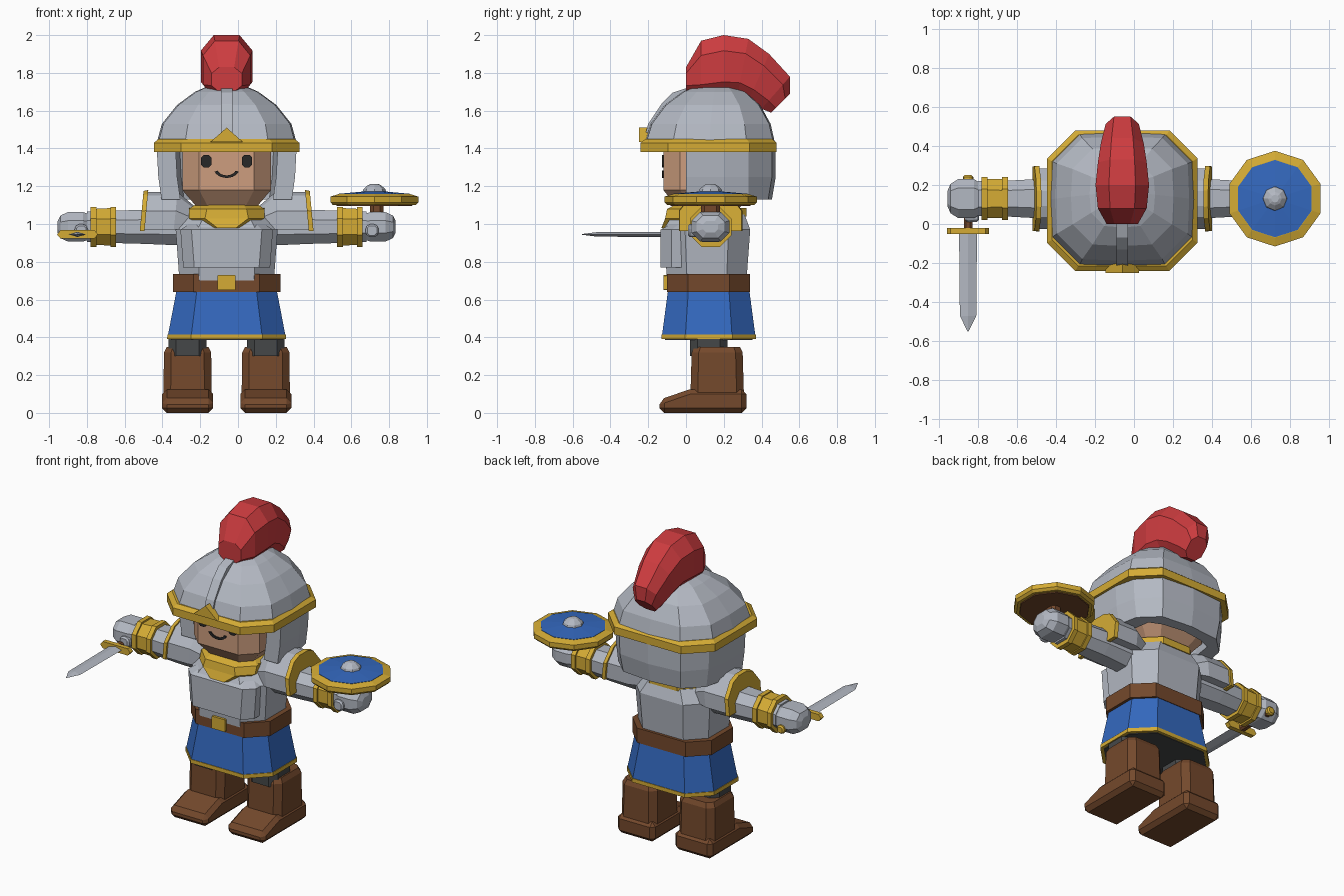
import bpy, bmesh, math

if "Cube" in bpy.data.objects:
    bpy.data.objects.remove(bpy.data.objects["Cube"], do_unlink=True)

CX = -0.06   # body centre line
ARM_Y, ARM_Z = 0.13, 0.985


def material(name, r, g, b):
    m = bpy.data.materials.new(name)
    m.use_nodes = True
    m.diffuse_color = (r, g, b, 1)
    m.node_tree.nodes["Principled BSDF"].inputs["Base Color"].default_value = (r, g, b, 1)
    return m


STEEL = material("steel", 0.45, 0.48, 0.54)
GOLD = material("gold", 0.66, 0.41, 0.035)
RED = material("red plume", 0.61, 0.045, 0.05)
BLUE = material("blue cloth", 0.034, 0.14, 0.52)
BROWN = material("brown leather", 0.175, 0.066, 0.025)
SKIN = material("skin", 0.61, 0.34, 0.21)
DARK = material("dark cloth", 0.06, 0.064, 0.066)
BLACK = material("black", 0.02, 0.02, 0.02)


def loft(name, rings, mat, bevel=0):
    """Skin a list of equal-length point rings and cap both ends."""
    bm = bmesh.new()
    rows = [[bm.verts.new(p) for p in ring] for ring in rings]
    n = len(rows[0])
    for a, b in zip(rows, rows[1:]):
        for i in range(n):
            bm.faces.new((a[i], a[(i + 1) % n], b[(i + 1) % n], b[i]))
    bm.faces.new(rows[0])
    bm.faces.new(rows[-1])
    bmesh.ops.recalc_face_normals(bm, faces=bm.faces)
    me = bpy.data.meshes.new(name)
    bm.to_mesh(me)
    bm.free()
    me.materials.append(mat)
    ob = bpy.data.objects.new(name, me)
    bpy.context.collection.objects.link(ob)
    if bevel:
        mod = ob.modifiers.new("Bevel", "BEVEL")
        mod.width, mod.segments = bevel, 1
    return ob


def octa(hx, hy, f=0.5, bulge=0):
    """Chamfered rectangle outline, optionally with pushed-out side midpoints."""
    c = f * min(hx, hy)
    pts = []
    for sx, sy in ((1, 1), (-1, 1), (-1, -1), (1, -1)):
        pair = [(sx * hx, sy * (hy - c)), (sx * (hx - c), sy * hy)]
        pts += pair if sx * sy > 0 else pair[::-1]
        if bulge:
            pts.append((0, sy * (hy + bulge)) if sx == sy else (0, 0))
            pts[-1] = {(1, 1): (0, hy + bulge), (-1, 1): (-hx - bulge, 0),
                       (-1, -1): (0, -hy - bulge), (1, -1): (hx + bulge, 0)}[(sx, sy)]
    return pts


def stack(name, sections, mat, f=0.5, bulge=0, cx=CX, bevel=0):
    """Upright part from (z, half x, half y, centre y) sections."""
    return loft(name, [[(cx + x, cy + y, z) for x, y in octa(hx, hy, f, bulge)]
                       for z, hx, hy, cy in sections], mat, bevel)


def tube(name, s, sections, mat, f=0.58):
    """Sideways part from (distance from centre, half y, half z) sections."""
    return loft(name, [[(CX + s * u, ARM_Y + y, ARM_Z + z) for y, z in octa(hy, hz, f)]
                       for u, hy, hz in sections], mat)


def prism(name, pts, axis, a, b, mat, bevel=0):
    """Extrude a 2D outline along one axis from a to b."""
    put = {"x": lambda p, t: (t, p[0], p[1]), "y": lambda p, t: (p[0], t, p[1])}[axis]
    return loft(name, [[put(p, t) for p in pts] for t in (a, b)], mat, bevel)


def lathe(name, cx, cy, profile, n, mat):
    """Round upright part from (z, radius) pairs."""
    ang = [math.pi / 2 + i * math.tau / n for i in range(n)]
    return loft(name, [[(cx + r * math.cos(t), cy + r * math.sin(t), z) for t in ang]
                       for z, r in profile], mat)


# Plume: tilted cross-sections (lower y, z, upper y, z, half width)
plume = []
for y0, z0, y1, z1, w in ((0, 1.70, 0, 1.83, 0.08), (0.08, 1.66, 0.08, 1.97, 0.125),
                          (0.20, 1.67, 0.20, 2.0, 0.137), (0.27, 1.67, 0.33, 1.98, 0.125),
                          (0.33, 1.65, 0.44, 1.90, 0.11), (0.40, 1.61, 0.55, 1.78, 0.085),
                          (0.45, 1.59, 0.55, 1.69, 0.06)):
    plume.append([(CX + x * w, y0 + (y1 - y0) * (t + 1) / 2, z0 + (z1 - z0) * (t + 1) / 2)
                  for x, t in octa(1, 1, 0.5)])
loft("plume", plume, RED)

# Helmet dome, brim, crest ridge and brow emblem
stack("helmet_dome", [(1.42, 0.365, 0.34, 0.125), (1.53, 0.335, 0.31, 0.13),
                      (1.63, 0.255, 0.245, 0.14), (1.70, 0.16, 0.16, 0.15),
                      (1.735, 0.08, 0.09, 0.16)], STEEL, 0.42, 0.008)
stack("helmet_brim", [(1.38, 0.385, 0.36, 0.12), (1.43, 0.385, 0.36, 0.12),
                      (1.45, 0.36, 0.335, 0.12)], GOLD, 0.4)
prism("helmet_ridge", [(-0.225, 1.44), (-0.2, 1.53), (-0.13, 1.635), (-0.07, 1.695),
                       (0.02, 1.725), (0.02, 1.6), (-0.15, 1.44)],
      "x", CX - 0.03, CX + 0.03, STEEL)
prism("helmet_emblem", [(CX - 0.085, 1.435), (CX + 0.085, 1.435), (CX, 1.51)],
      "y", -0.25, -0.19, GOLD)


# Cheek and neck guard: thick U-shaped shell, open at the face
def guard_ring(z, hx, back):
    def side(w, yb):
        half = [(w, 0), (w, 0.2), (w * 0.92, 0.33), (w * 0.6, yb - 0.02), (0, yb)]
        return half + [(-x, y) for x, y in half[-2::-1]]
    return [(CX + x, y, z) for x, y in side(hx, back) + side(hx - 0.1, back - 0.07)[::-1]]


loft("neck_guard", [guard_ring(1.13, 0.345, 0.455), guard_ring(1.25, 0.362, 0.475),
                    guard_ring(1.40, 0.37, 0.475)], STEEL)

# Head and face
stack("head", [(1.08, 0.15, 0.16, 0.12), (1.18, 0.235, 0.24, 0.12),
               (1.42, 0.235, 0.24, 0.12)], SKIN, 0.38)
for s, label in ((1, "left"), (-1, "right")):
    prism(label + "_eye", [(CX + s * 0.108 + x, 1.333 + z) for x, z in octa(0.027, 0.033)],
          "y", -0.128, -0.119, BLACK)
arc = [math.radians(200 + 14 * i) for i in range(11)]
smile = [(CX + r * math.cos(t), 1.295 + 0.75 * r * math.sin(t))
         for r, path in ((0.068, arc), (0.05, arc[::-1])) for t in path]
prism("mouth", smile, "y", -0.128, -0.119, BLACK)

# Torso, chest plate and collar
stack("torso", [(0.70, 0.25, 0.21, 0.11), (0.97, 0.27, 0.23, 0.11),
                (1.05, 0.21, 0.19, 0.12)], STEEL)
stack("chest_plate", [(0.77, 0.23, 0.13, -0.005), (0.97, 0.245, 0.13, -0.005),
                      (1.0, 0.2, 0.1, 0.02)], STEEL, 0.45)
stack("collar", [(0.98, 0.1, 0.1, -0.03), (1.03, 0.2, 0.17, 0.06),
                 (1.08, 0.2, 0.19, 0.09), (1.1, 0.17, 0.16, 0.1)], GOLD)
stack("collar_back", [(1.04, 0.2, 0.2, 0.12), (1.085, 0.2, 0.2, 0.12)], GOLD)

# Belt, buckle and skirt
stack("belt", [(0.64, 0.285, 0.22, 0.12), (0.735, 0.285, 0.22, 0.12)], BROWN)
prism("buckle", [(CX + x, 0.69 + z) for x, z in octa(0.048, 0.04, 0.1)],
      "y", -0.118, -0.08, GOLD)
stack("skirt", [(0.41, 0.311, 0.247, 0.12), (0.65, 0.265, 0.215, 0.12)], BLUE)
stack("skirt_hem", [(0.39, 0.315, 0.25, 0.12), (0.415, 0.314, 0.25, 0.12)], GOLD)
stack("skirt_lining", [(0.386, 0.295, 0.232, 0.12), (0.41, 0.295, 0.232, 0.12)], DARK)

for s, label in ((1, "left_"), (-1, "right_")):
    # Leg and boot
    x = CX + s * 0.207
    stack(label + "leg", [(0.3, 0.1, 0.1, 0.12), (0.42, 0.1, 0.1, 0.12)], DARK, 0.4, cx=x)
    stack(label + "boot_shaft", [(0.08, 0.128, 0.142, 0.165), (0.32, 0.125, 0.135, 0.165),
                                 (0.35, 0.11, 0.12, 0.165)], BROWN, 0.3, cx=x)
    prism(label + "boot_foot", [(-0.14, 0), (-0.14, 0.07), (0.02, 0.125), (0.32, 0.125),
                                (0.32, 0)], "x", x - 0.135, x + 0.135, BROWN, 0.025)

    # Shoulder pad: arched sections with a gold outer edge
    def arch(u, w, top, base=0.97):
        h = top - base
        return [(CX + s * (u + 0.02 * (1 - k)), ARM_Y + w * t, base + h * k) for t, k in
                ((1, 0), (1, 0.5), (0.6, 0.9), (0.25, 1), (-0.25, 1), (-0.6, 0.9),
                 (-1, 0.5), (-1, 0))]
    loft(label + "shoulder_pad", [arch(0.13, 0.11, 1.06), arch(0.26, 0.155, 1.17),
                                  arch(0.42, 0.155, 1.17)], STEEL)
    loft(label + "shoulder_trim", [arch(0.415, 0.168, 1.18, 0.962),
                                   arch(0.44, 0.165, 1.175, 0.962)], GOLD)

    # Arm, cuff with two rims, hand and thumb
    tube(label + "arm", s, [(0.2, 0.1, 0.1), (0.44, 0.1, 0.09), (0.62, 0.09, 0.085),
                            (0.74, 0.09, 0.08)], STEEL)
    tube(label + "cuff", s, [(0.6, 0.1, 0.1), (0.7, 0.1, 0.095)], GOLD)
    for u in (0.585, 0.69):
        tube(label + "cuff_rim", s, [(u, 0.11, 0.106), (u + 0.03, 0.11, 0.106)], GOLD)
    tube(label + "hand", s, [(0.71, 0.07, 0.06), (0.76, 0.1, 0.078), (0.84, 0.1, 0.078),
                             (0.88, 0.075, 0.06), (0.895, 0.04, 0.03)], STEEL)
    prism(label + "thumb", [(CX + s * 0.77 + px, 0.965 + pz) for px, pz in octa(0.035, 0.035)],
          "y", 0.01, 0.1, STEEL, 0.01)

# Sword held forward in the right hand
SX, SZ = -0.85, 0.945
loft("sword_blade", [[(SX + w, y, SZ), (SX, y, SZ + t), (SX - w, y, SZ), (SX, y, SZ - t)]
                     for y, w, t in ((-0.04, 0.046, 0.014), (-0.47, 0.042, 0.012),
                                     (-0.55, 0.003, 0.002))], STEEL)
prism("sword_guard", [(SX - 0.108, SZ), (SX - 0.09, SZ + 0.022), (SX + 0.09, SZ + 0.022),
                      (SX + 0.108, SZ), (SX + 0.09, SZ - 0.022), (SX - 0.09, SZ - 0.022)],
      "y", -0.05, -0.02, GOLD)
prism("sword_grip", [(SX + x, SZ + z) for x, z in octa(0.022, 0.022)], "y", -0.03, 0.23, BROWN)
prism("sword_pommel", [(SX + x, SZ + z) for x, z in octa(0.027, 0.027)],
      "y", 0.215, 0.25, GOLD, 0.01)

# Round shield held flat above the left hand
HX, HY = 0.722, 0.13
lathe("shield_rim", HX, HY, [(1.1, 0.23), (1.115, 0.245), (1.145, 0.245), (1.158, 0.2)], 10, GOLD)
lathe("shield_face", HX, HY, [(1.14, 0.198), (1.16, 0.198), (1.172, 0.06)], 10, BLUE)
lathe("shield_boss", HX, HY, [(1.16, 0.066), (1.185, 0.058), (1.205, 0.035), (1.212, 0.02)], 8, STEEL)
lathe("shield_back", HX, HY, [(1.094, 0.21), (1.11, 0.215)], 10, BROWN)
stack("shield_handle", [(1.03, 0.035, 0.05, HY), (1.1, 0.035, 0.05, HY)], BROWN, cx=0.735)
